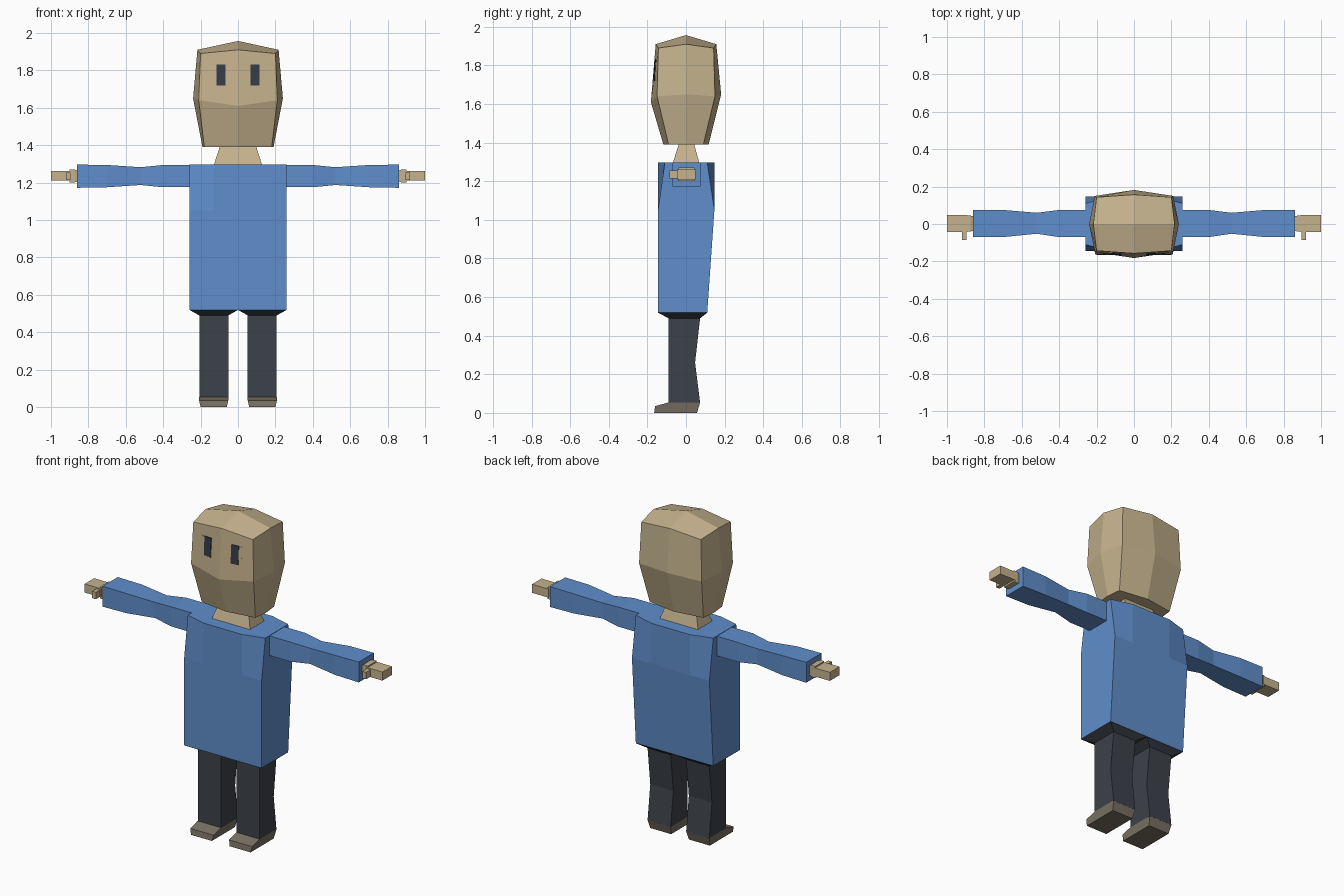
import bpy, bmesh

cube = bpy.data.objects.get("Cube")
if cube:
    bpy.data.objects.remove(cube, do_unlink=True)


def material(name, rgb):
    m = bpy.data.materials.new(name)
    m.use_nodes = True
    m.diffuse_color = (*rgb, 1)
    bsdf = next(n for n in m.node_tree.nodes if n.type == 'BSDF_PRINCIPLED')
    bsdf.inputs["Base Color"].default_value = (*rgb, 1)
    return m


SKIN = material("tan skin", (0.56, 0.45, 0.27))
BLUE = material("blue shirt", (0.115, 0.27, 0.60))
PANTS = material("charcoal trousers", (0.046, 0.054, 0.068))
SHOE = material("brown grey shoe", (0.19, 0.165, 0.125))
EYE = material("dark eye", (0.038, 0.046, 0.062))


def loft(name, mat, rings, apex=None):
    """Skin equal-length rings of points; close with caps or an apex."""
    bm = bmesh.new()
    loops = [[bm.verts.new(p) for p in ring] for ring in rings]
    n = len(loops[0])
    for a, b in zip(loops, loops[1:]):
        for i in range(n):
            j = (i + 1) % n
            bm.faces.new((a[i], a[j], b[j], b[i]))
    bm.faces.new(loops[0][::-1])
    top = loops[-1]
    if apex:
        tip = bm.verts.new(apex)
        for i in range(0, n, 2):
            bm.faces.new((top[i - 1], top[i], top[(i + 1) % n], tip))
    else:
        bm.faces.new(top)
    bmesh.ops.recalc_face_normals(bm, faces=bm.faces)
    mesh = bpy.data.meshes.new(name)
    bm.to_mesh(mesh)
    bm.free()
    mesh.materials.append(mat)
    ob = bpy.data.objects.new(name, mesh)
    bpy.context.collection.objects.link(ob)
    return ob


def pair(name, mat, rings):
    """Build a part on the left and its mirror on the right."""
    loft("left_" + name, mat, rings)
    loft("right_" + name, mat, [[(-x, y, z) for x, y, z in r] for r in rings])


def rect_z(x0, x1, y0, y1, z):
    return [(x0, y0, z), (x1, y0, z), (x1, y1, z), (x0, y1, z)]


def rect_x(x, y0, y1, z0, z1):
    return [(x, y0, z0), (x, y1, z0), (x, y1, z1), (x, y0, z1)]


# Head: octagonal rings with pushed-out face centres and a shallow peak
def head_ring(cx, cy, zc, ex, ey, ze, z_front=None):
    zf = z_front or ze
    return [(cx, -cy, zc), (ex, 0, ze), (cx, cy, zc), (0, ey, ze),
            (-cx, cy, zc), (-ex, 0, ze), (-cx, -cy, zc), (0, -ey, zf)]


loft("head", SKIN, [
    head_ring(0.18, 0.09, 1.39, 0.19, 0.117, 1.39),
    head_ring(0.21, 0.15, 1.64, 0.24, 0.182, 1.65, 1.61),
    head_ring(0.20, 0.143, 1.89, 0.217, 0.157, 1.91),
], apex=(0, 0, 1.957))


# Eyes: thin plates following the slope of the face
def face_y(x, z):
    t = (z - 1.62) / 0.28
    centre = -0.181 + 0.024 * t
    corner = -0.15 + 0.007 * t
    return centre + (corner - centre) * x / 0.205


def eye_plate(name, mat, x0, x1, z0, z1, lift):
    corners = [(x0, z0), (x1, z0), (x1, z1), (x0, z1)]
    pair(name, mat, [[(x, face_y(x, z) - d, z) for x, z in corners]
                     for d in (-0.003, lift)])


eye_plate("eye_socket", SKIN, 0.068, 0.135, 1.715, 1.83, 0.003)
eye_plate("eye", EYE, 0.068, 0.115, 1.72, 1.832, 0.005)

# Neck
loft("neck", SKIN, [rect_z(-0.13, 0.13, -0.07, 0.07, 1.29),
                    rect_z(-0.095, 0.095, -0.035, 0.04, 1.40)])


# Shirt body with corners drawn in at the shoulders
def shirt_ring(z, front, back, front_corner, back_corner):
    half = [(0.26, front_corner), (0.26, back_corner), (0.13, back)]
    return ([(x, y, z) for x, y in half]
            + [(-x, y, z) for x, y in half[::-1]]
            + [(-0.13, front, z), (0.13, front, z)])


loft("shirt_body", BLUE, [
    shirt_ring(0.52, -0.145, 0.11, -0.145, 0.11),
    shirt_ring(1.05, -0.145, 0.147, -0.145, 0.147),
    shirt_ring(1.296, -0.145, 0.147, -0.11, 0.11),
])

# Sleeves, narrow at the elbow
pair("sleeve", BLUE, [
    rect_x(0.24, -0.07, 0.075, 1.175, 1.294),
    rect_x(0.40, -0.07, 0.075, 1.175, 1.294),
    rect_x(0.52, -0.052, 0.06, 1.187, 1.282),
    rect_x(0.70, -0.07, 0.075, 1.175, 1.294),
    rect_x(0.86, -0.07, 0.075, 1.172, 1.296),
])

# Hands
pair("wrist", SKIN, [rect_x(0.85, -0.035, 0.04, 1.21, 1.26),
                     rect_x(0.875, -0.04, 0.045, 1.20, 1.27),
                     rect_x(0.90, -0.04, 0.045, 1.20, 1.27)])
pair("hand", SKIN, [rect_x(0.89, -0.043, 0.048, 1.21, 1.262),
                    rect_x(1.0, -0.043, 0.048, 1.21, 1.262)])
pair("thumb", SKIN, [rect_x(0.895, -0.085, -0.03, 1.213, 1.255),
                     rect_x(0.92, -0.085, -0.03, 1.213, 1.255)])

# Trousers: flared hip block into a leg with a bent back
pair("trouser_leg", PANTS, [
    rect_z(0.052, 0.207, -0.09, 0.073, 0.052),
    rect_z(0.052, 0.207, -0.09, 0.047, 0.26),
    rect_z(0.052, 0.207, -0.09, 0.073, 0.49),
    rect_z(0.0, 0.26, -0.145, 0.11, 0.519),
])

# Shoes: side profile, narrower at the sole
profile = [(-0.165, 0), (-0.16, 0.035), (-0.09, 0.054), (0.073, 0.054), (0.057, 0)]
pair("shoe", SHOE, [
    [(0.13 + s * (0.078 if z else 0.07), y, z) for y, z in profile]
    for s in (-1, 1)])
